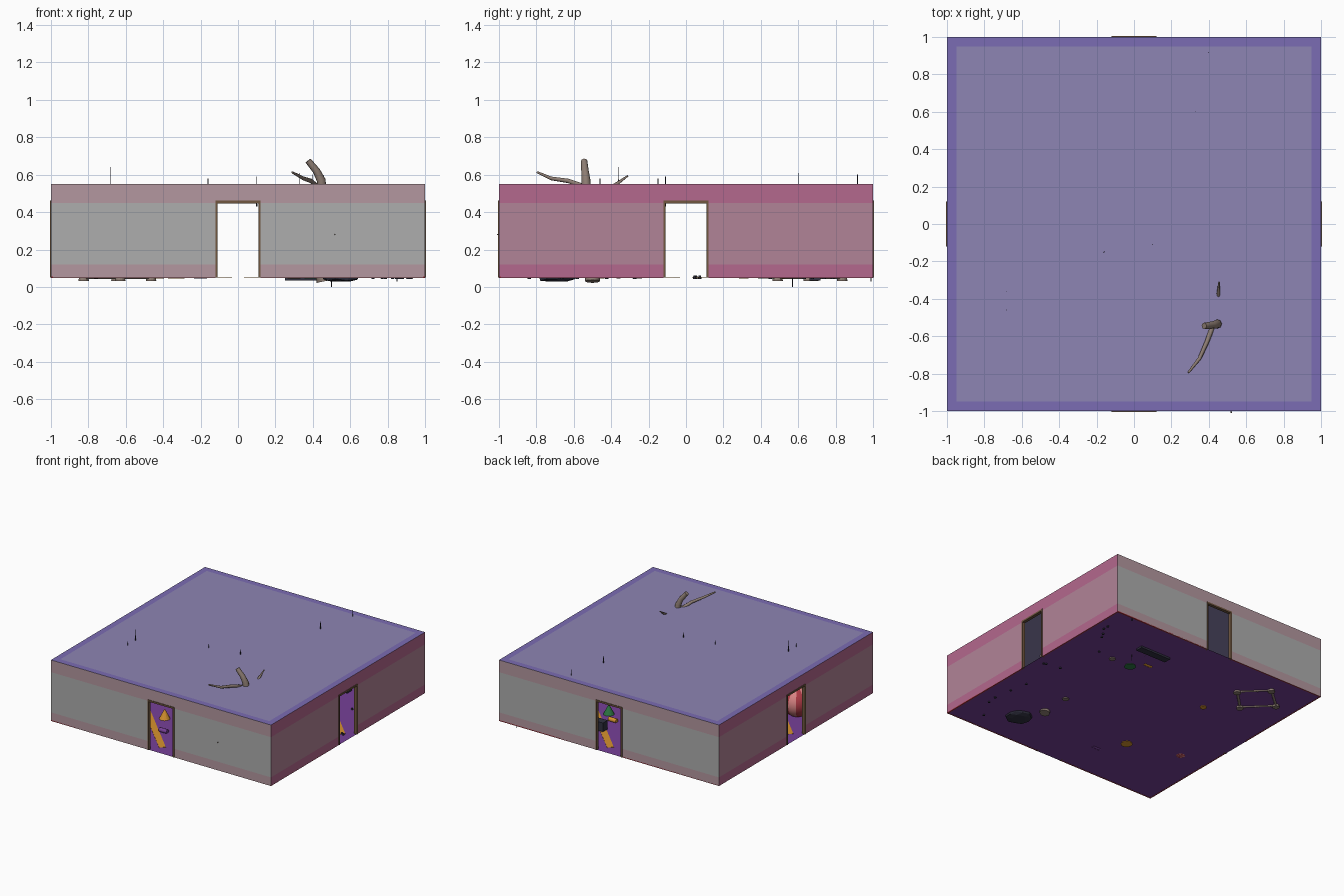
import bpy, bmesh, math, random
from mathutils import Vector, Matrix

if "Cube" in bpy.data.objects:
    bpy.data.objects.remove(bpy.data.objects["Cube"])

random.seed(3)
FLOOR, ROOF, DOOR_W, DOOR_H = 0.05, 0.55, 0.12, 0.46


def mat(name, r, g, b):
    m = bpy.data.materials.new(name)
    m.diffuse_color = [(c / 255) ** 2.2 for c in (r, g, b)] + [1]
    m.use_nodes = True
    m.node_tree.nodes["Principled BSDF"].inputs["Base Color"].default_value = m.diffuse_color
    return m


GREY, BLUSH = mat("grey wall", 172, 172, 172), mat("blush band", 178, 150, 158)
PINK, ROSE = mat("pink wall", 176, 130, 150), mat("rose band", 178, 104, 140)
ROOFM, EDGE = mat("roof", 140, 132, 178), mat("roof edge", 122, 108, 178)
PURPLE, ORANGE = mat("purple floor", 118, 66, 150), mat("orange", 214, 145, 50)
WOOD, BARK = mat("door wood", 112, 88, 66), mat("bark", 140, 124, 114)
RED, CREAM = mat("red", 170, 60, 70), mat("stripe", 215, 130, 130)
DARK, GREEN = mat("dark", 52, 52, 66), mat("green", 50, 120, 70)


def link(name, bm, mats, smooth=False):
    me = bpy.data.meshes.new(name)
    bmesh.ops.recalc_face_normals(bm, faces=bm.faces) if smooth else None
    bm.to_mesh(me)
    bm.free()
    for m in mats:
        me.materials.append(m)
    if smooth:
        me.shade_smooth()
    ob = bpy.data.objects.new(name, me)
    bpy.context.collection.objects.link(ob)
    return ob


def grid(name, xs, ys, pick, mats, matrix):
    """Flat panel cut into cells; pick(i, j) gives the material or None for a hole."""
    bm = bmesh.new()
    for i in range(len(xs) - 1):
        for j in range(len(ys) - 1):
            k = pick(i, j)
            if k is None:
                continue
            pts = [(xs[i], ys[j]), (xs[i + 1], ys[j]), (xs[i + 1], ys[j + 1]), (xs[i], ys[j + 1])]
            bm.faces.new([bm.verts.new(matrix @ Vector((x, y, 0))) for x, y in pts]).material_index = k
    bmesh.ops.remove_doubles(bm, verts=bm.verts, dist=1e-5)
    return link(name, bm, mats)


def box(name, c, size, m, angle=0):
    bm = bmesh.new()
    bmesh.ops.create_cube(bm, size=1)
    bmesh.ops.transform(bm, matrix=Matrix.Translation(c) @ Matrix.Rotation(angle, 4, 'Z')
                        @ Matrix.Diagonal((*size, 1)), verts=bm.verts)
    return link(name, bm, [m])


def cone(name, c, r1, r2, h, m, seg=12):
    bm = bmesh.new()
    bmesh.ops.create_cone(bm, cap_ends=True, segments=seg, radius1=r1, radius2=r2, depth=h,
                          matrix=Matrix.Translation((c[0], c[1], c[2] + h / 2)))
    return link(name, bm, [m])


def tube(name, pts, m):
    cu = bpy.data.curves.new(name, 'CURVE')
    cu.dimensions, cu.bevel_depth, cu.bevel_resolution, cu.use_fill_caps = '3D', 1, 2, True
    sp = cu.splines.new('POLY')
    sp.points.add(len(pts) - 1)
    for p, (x, y, z, r) in zip(sp.points, pts):
        p.co, p.radius = (x, y, z, 1), r
    cu.materials.append(m)
    ob = bpy.data.objects.new(name, cu)
    bpy.context.collection.objects.link(ob)


# four banded walls, each with a doorway, frame and baseboard
for k, side in enumerate(("front", "right", "back", "left")):
    rot = Matrix.Rotation(k * math.pi / 2, 4, 'Z')
    up = rot @ Matrix.Translation((0, -1, 0)) @ Matrix.Rotation(math.pi / 2, 4, 'X')
    grid(side + "_wall", [-1, -DOOR_W, DOOR_W, 1], [FLOOR, 0.12, 0.45, ROOF],
         lambda i, j: None if i == 1 and j < 2 else (1, 0, 1)[j],
         [GREY, BLUSH] if k % 2 == 0 else [PINK, ROSE], up)
    parts = [("left_jamb", -0.115, 0.253, 0.012, 0.406), ("right_jamb", 0.115, 0.253, 0.012, 0.406),
             ("lintel", 0, 0.454, 0.242, 0.014)]
    for part, x, z, w, h in parts:
        box(f"{side}_door_{part}", (0, -0.992, z), (w, 0.025, h), WOOD).data.transform(
            rot @ Matrix.Translation((x, 0, 0)))
    for s in (-1, 1):
        box(side + "_baseboard", (s * 0.56, -0.995, 0.053), (0.88, 0.01, 0.008), RED).data.transform(rot)

# roof with border, floor with diagonal strips
e = 0.95
grid("roof", [-1, -e, e, 1], [-1, -e, e, 1], lambda i, j: 0 if i == j == 1 else 1,
     [ROOFM, EDGE], Matrix.Translation((0, 0, ROOF)))
grid("floor", [-1, 1], [-1, 1], lambda i, j: 0, [PURPLE], Matrix.Translation((0, 0, FLOOR)))
for sx in (-1, 1):
    for sy in (-1, 1):
        box("floor_strip", (sx * 0.48, sy * 0.48, FLOOR + 0.002), (1.22, 0.05, 0.002), ORANGE,
            -sx * sy * math.pi / 4)

# tree growing through the roof
tube("tree_trunk", [(.46, -.5, .03, .04), (.42, -.5, .22, .032), (.45, -.53, .42, .027),
                    (.445, -.535, .57, .024), (.42, -.54, .62, .02), (.375, -.545, .675, .017)], BARK)
tube("front_branch", [(.44, -.52, .42, .018), (.42, -.55, .54, .014), (.39, -.63, .567, .012),
                      (.35, -.72, .58, .01), (.29, -.795, .613, .006)], BARK)
tube("rear_branch", [(.44, -.51, .4, .016), (.45, -.4, .53, .012), (.455, -.31, .595, .004)], BARK)
tube("low_branch", [(.44, -.53, .2, .012), (.5, -.75, .27, .008), (.52, -1.01, .28, .003)], BARK)

# dark boulder by the tree, poking below the floor
bm = bmesh.new()
bmesh.ops.create_icosphere(bm, subdivisions=2, radius=0.11)
for v in bm.verts:
    v.co *= random.uniform(0.85, 1.1)
    v.co.z = max(v.co.z * 0.8, -0.05)
bmesh.ops.translate(bm, verts=bm.verts, vec=(.555, -.69, .08))
link("boulder", bm, [DARK])

# turned table with four feet and low rails
feet = [(-.465, .655), (-.65, .835), (-.825, .68), (-.63, .49)]
for i, (x, y) in enumerate(feet):
    cone("table_foot", (x, y, 0.033), 0.028, 0.022, 0.04, BARK)
    cone("table_leg", (x, y, 0.07), 0.013, 0.013, 0.12, BARK)
    x2, y2 = feet[(i + 1) % 4]
    tube("table_rail", [(x, y, .052, .01), (x2, y2, .052, .01)], BARK)
box("table_top", (-.643, .665, .2), (0.32, 0.34, 0.025), WOOD, math.radians(45))

# striped round pouf
bm = bmesh.new()
bmesh.ops.create_uvsphere(bm, u_segments=24, v_segments=12, radius=0.12)
bm.faces.ensure_lookup_table()
for f in bm.faces:
    c = f.calc_center_median()
    f.material_index = int((math.atan2(c.y, c.x) + math.pi) / (math.pi / 6)) % 2
bmesh.ops.translate(bm, verts=bm.verts, vec=(-.76, -.36, .165))
link("striped_pouf", bm, [RED, CREAM], True)

# bench, small pots, cones and logs on the floor
box("bench", (.39, .69, .08), (0.28, 0.06, 0.09), DARK)
for x, y, m in ((.575, .43, BARK), (.455, -.26, BARK), (-.42, .31, ORANGE)):
    cone("pot", (x, y, 0.044), 0.025, 0.035, 0.06, m)
for x, y, m in ((-.33, -.48, ORANGE), (.4, .43, GREEN)):
    cone("small_cone", (x, y, 0.044), 0.045, 0.004, 0.08, m)
for x, y, m in ((-.2, -.68, PURPLE), (.3, .52, ORANGE)):
    tube("log", [(x - .035, y, .062, .018), (x + .035, y, .062, .018)], m)
for s in (-1, 1):
    box("dark_post", (s * .42, s * .62, .14), (0.02, 0.02, 0.18), DARK)

# thin cords and spikes through the roof and floor
for x, y, z0, z1 in ((-.68, -.46, .35, .58), (-.68, -.36, .35, .64), (-.16, -.15, .45, .58),
                     (.1, -.11, .43, .59), (.33, .6, .3, .61), (.4, .917, .3, .6),
                     (.5, .57, 0, .07), (.85, .99, .03, .08)):
    tube("cord", [(x, y, z0, .003), (x, y, z1, .002)], DARK)
for _ in range(14):
    cone("pebble", (random.uniform(.7, .95), random.uniform(-.95, .8), .042), .01, .006, .02, DARK, 6)
